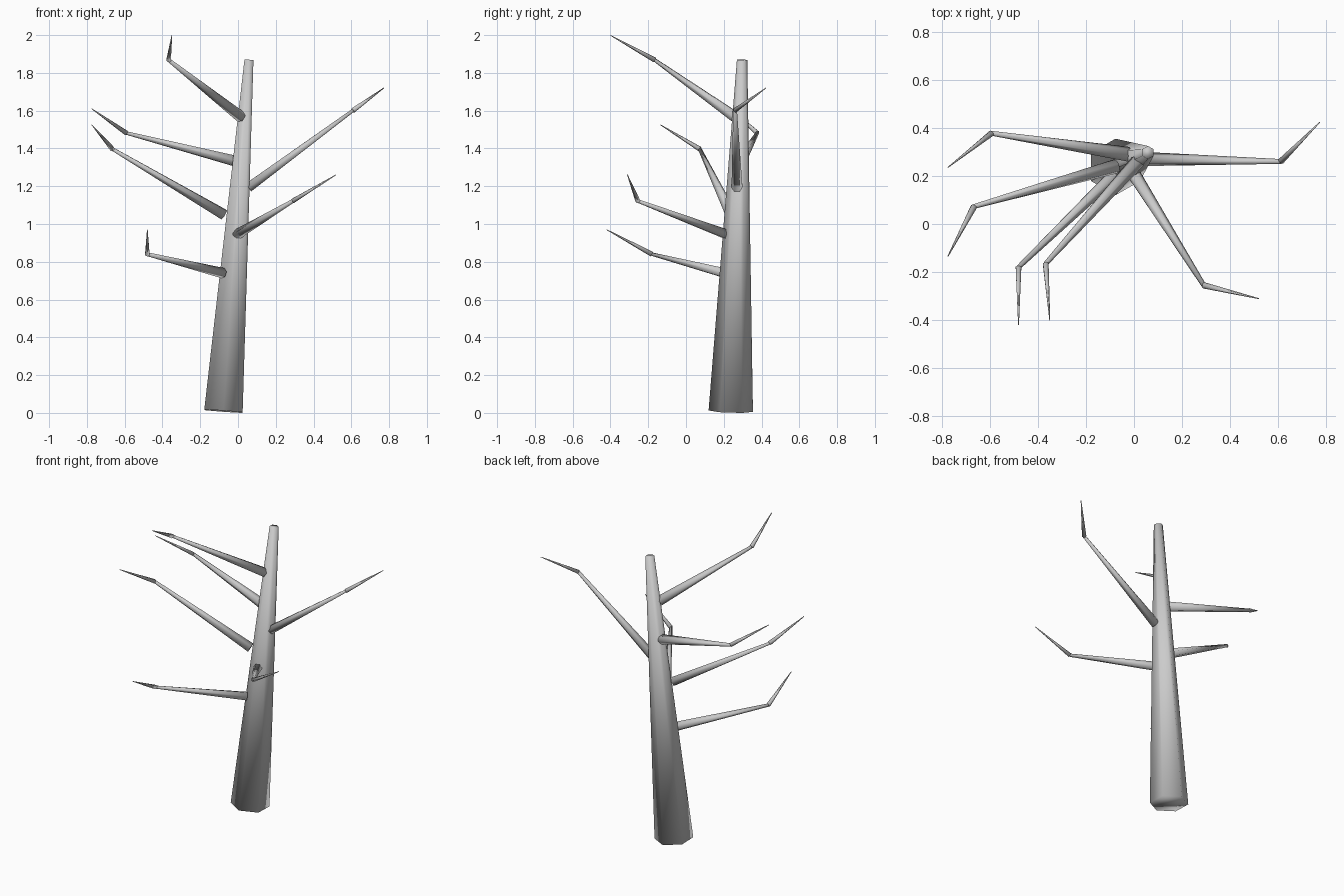
import bpy
from mathutils import Vector


def limb(name, a, b, r1, r2):
    """Six-sided tapered, capped limb from point a to point b."""
    a, b = Vector(a), Vector(b)
    d = b - a
    bpy.ops.mesh.primitive_cone_add(vertices=6, radius1=r1, radius2=r2,
                                    depth=d.length, location=(a + b) / 2)
    ob = bpy.context.object
    ob.name = name
    ob.rotation_mode = 'QUATERNION'
    ob.rotation_quaternion = Vector((0, 0, 1)).rotation_difference(d)
    bpy.ops.object.shade_smooth()
    return ob


# Leaning trunk
limb("trunk", (-0.077, 0.237, 0.009), (0.058, 0.297, 1.869), 0.1175, 0.0275)

# Branches: root on the trunk, elbow, tip, root radius
branches = [
    ((-0.08, 0.205, 0.74), (-0.48, -0.18, 0.84), (-0.48, -0.42, 0.97), 0.028),
    ((-0.005, 0.215, 0.945), (0.29, -0.255, 1.122), (0.518, -0.31, 1.26), 0.028),
    ((-0.075, 0.24, 1.05), (-0.665, 0.073, 1.397), (-0.774, -0.135, 1.525), 0.031),
    ((0.055, 0.27, 1.193), (0.61, 0.26, 1.602), (0.772, 0.423, 1.72), 0.029),
    ((-0.022, 0.29, 1.335), (-0.592, 0.377, 1.482), (-0.774, 0.235, 1.61), 0.031),
    ((0.015, 0.26, 1.567), (-0.367, -0.165, 1.868), (-0.35, -0.40, 1.999), 0.031),
]
for i, (root, elbow, tip, r) in enumerate(branches, 1):
    limb(f"branch_{i}", root, elbow, r, 0.010)
    limb(f"twig_{i}", elbow, tip, 0.0135, 0.002)
